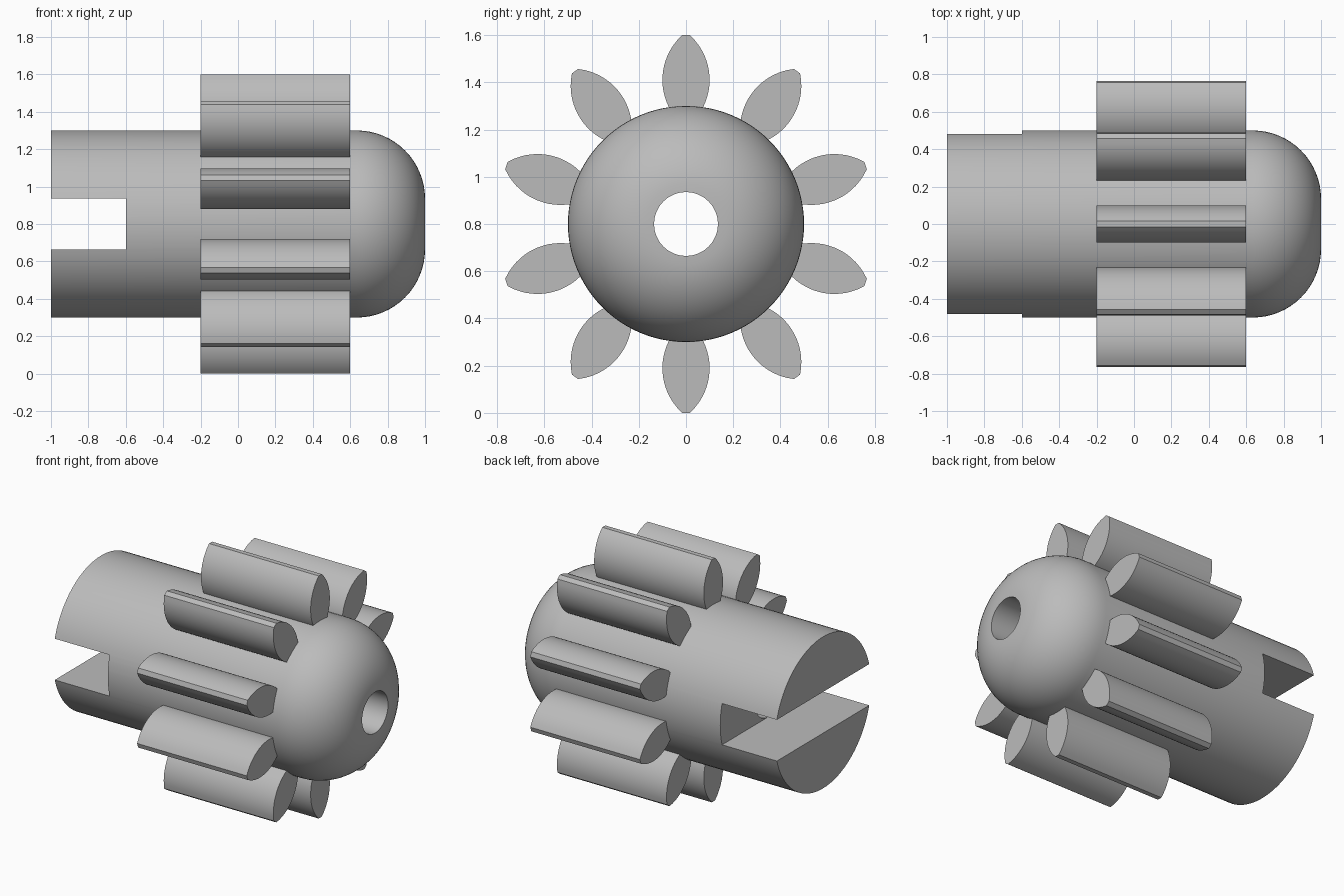
import bpy, bmesh, math
from mathutils import Matrix, Vector

if "Cube" in bpy.data.objects:
    bpy.data.objects.remove(bpy.data.objects["Cube"], do_unlink=True)

AXIS_Z = 0.8
BODY_R = 0.5
BORE_R = 0.135
TEETH = 10

grey = bpy.data.materials.new("plain grey")
grey.use_nodes = True
colour = (0.5, 0.5, 0.5, 1)
grey.diffuse_color = colour
grey.node_tree.nodes["Principled BSDF"].inputs["Base Color"].default_value = colour


def make_object(name, bm):
    bmesh.ops.recalc_face_normals(bm, faces=bm.faces)
    mesh = bpy.data.meshes.new(name)
    bm.to_mesh(mesh)
    bm.free()
    mesh.materials.append(grey)
    obj = bpy.data.objects.new(name, mesh)
    bpy.context.collection.objects.link(obj)
    obj.location.z = AXIS_Z
    return obj


def smooth(obj):
    bpy.ops.object.select_all(action='DESELECT')
    obj.select_set(True)
    bpy.context.view_layer.objects.active = obj
    bpy.ops.object.shade_smooth_by_angle(angle=math.radians(30))


# Shaft: bored cylinder with a rounded nose, turned around x
fillet = BODY_R - BORE_R
profile = [(-1, BORE_R), (-1, BODY_R)]
for i in range(17):
    a = math.pi / 2 * i / 16
    profile.append((1 - fillet + fillet * math.sin(a), BORE_R + fillet * math.cos(a)))
bm = bmesh.new()
verts = [bm.verts.new((x, 0, r)) for x, r in profile]
edges = [bm.edges.new((v, verts[i - 1])) for i, v in enumerate(verts)]
bmesh.ops.spin(bm, geom=verts + edges, cent=(0, 0, 0), axis=(1, 0, 0),
               angle=math.tau, steps=96, use_duplicate=False)
bmesh.ops.remove_doubles(bm, verts=bm.verts, dist=0.0001)
shaft = make_object("shaft", bm)

# Slot across the tail end
bm = bmesh.new()
bmesh.ops.create_cube(bm, size=1, matrix=Matrix.Translation((-0.9, 0, 0))
                      @ Matrix.Diagonal((0.6, 2, 2 * BORE_R + 0.002, 1)))
cutter = make_object("slot_cutter", bm)
cutter.hide_render = True
cutter.hide_viewport = True
cut = shaft.modifiers.new("slot", 'BOOLEAN')
cut.operation = 'DIFFERENCE'
cut.solver = 'EXACT'
cut.object = cutter
bpy.context.view_layer.update()
bpy.context.view_layer.objects.active = shaft
bpy.ops.object.modifier_apply(modifier=cut.name)
bpy.data.objects.remove(cutter, do_unlink=True)
smooth(shaft)

# Teeth: leaf-shaped section with a narrow flat tip, pushed along x
flank = []
for i in range(17):
    r = 0.45 + 0.35 * i / 16
    half_width = 0.1 - 0.257 + math.sqrt(0.257 ** 2 - (r - 0.61) ** 2)
    flank.append((half_width, r))
section = flank + [(-w, r) for w, r in reversed(flank)]
for n in range(TEETH):
    bm = bmesh.new()
    turn = Matrix.Rotation(math.tau * n / TEETH, 4, 'X')
    face = bm.faces.new([bm.verts.new(turn @ Vector((-0.2, y, z))) for y, z in section])
    grown = bmesh.ops.extrude_face_region(bm, geom=[face], use_keep_orig=True)
    bmesh.ops.translate(bm, vec=(0.8, 0, 0),
                        verts=[g for g in grown["geom"] if isinstance(g, bmesh.types.BMVert)])
    smooth(make_object(f"tooth_{n + 1}", bm))
